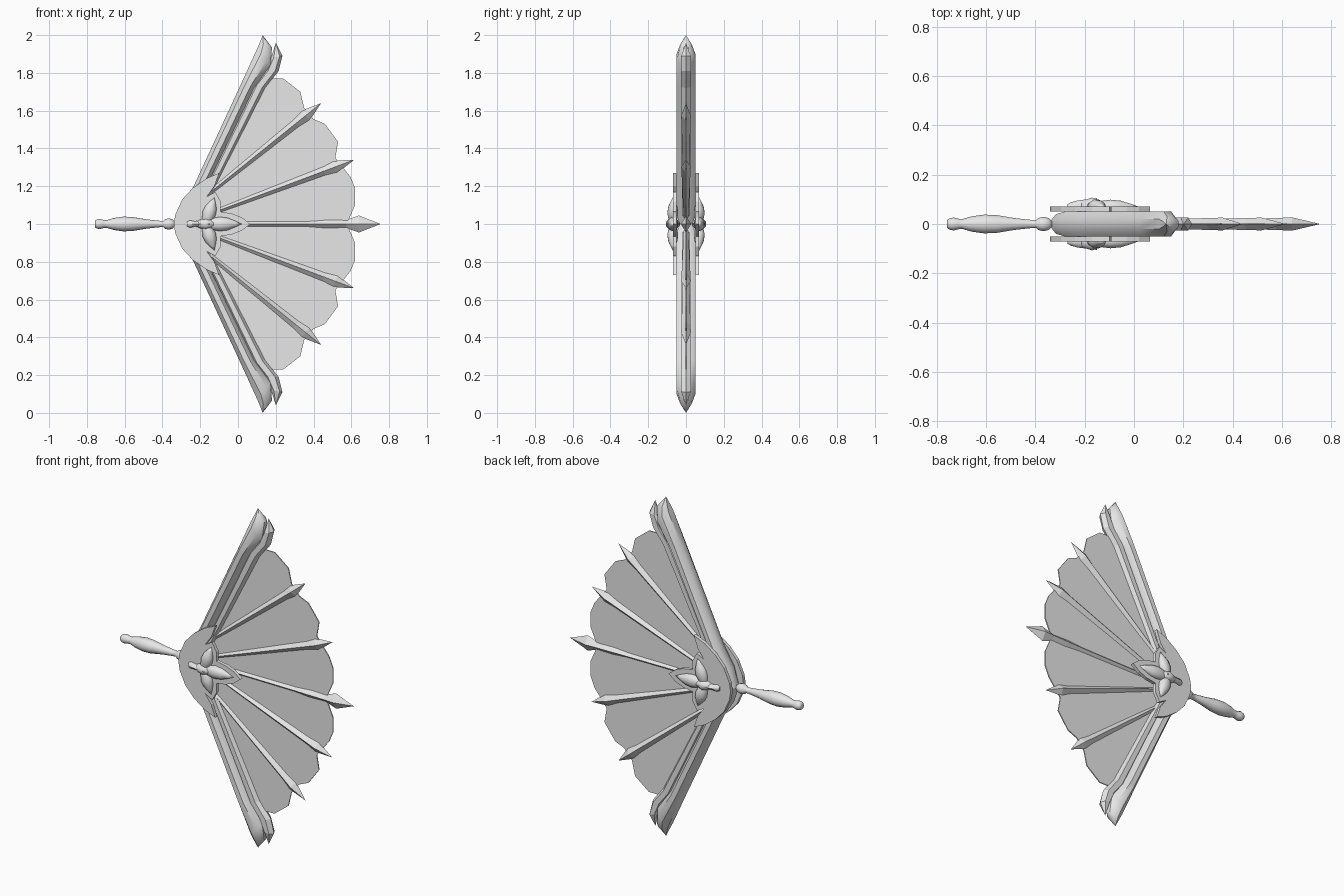
import bpy, bmesh, math
from mathutils import Vector

if "Cube" in bpy.data.objects:
    bpy.data.objects.remove(bpy.data.objects["Cube"])

grey = bpy.data.materials.new("light_grey")
grey.use_nodes = True
grey.diffuse_color = (0.8, 0.8, 0.8, 1)
grey.node_tree.nodes["Principled BSDF"].inputs["Base Color"].default_value = (0.8, 0.8, 0.8, 1)


def finish(name, bm, smooth=None):
    bmesh.ops.remove_doubles(bm, verts=bm.verts, dist=0.0005)
    bmesh.ops.recalc_face_normals(bm, faces=bm.faces)
    me = bpy.data.meshes.new(name)
    bm.to_mesh(me)
    bm.free()
    ob = bpy.data.objects.new(name, me)
    bpy.context.collection.objects.link(ob)
    me.materials.append(grey)
    if smooth:
        bpy.ops.object.select_all(action='DESELECT')
        ob.select_set(True)
        bpy.context.view_layer.objects.active = ob
        bpy.ops.object.shade_smooth_by_angle(angle=math.radians(smooth))
    return ob


def loft(name, rings, n, y=0.0, turn=0.0, flip=False, smooth=None):
    """Skin n-sided rings, each given as outer x, z, inner x, z and half depth."""
    bm = bmesh.new()
    loops = []
    for ax, az, bx, bz, d in rings:
        loop = []
        for i in range(n):
            t = 2 * math.pi * i / n + turn
            k = 1 / math.cos(turn)
            c, s = math.cos(t) * k, math.sin(t) * k
            x = (ax + bx) / 2 + (ax - bx) / 2 * c
            z = (az + bz) / 2 + (az - bz) / 2 * c
            loop.append(bm.verts.new((x, y + d * s, 2 - z if flip else z)))
        loops.append(loop)
    for a, b in zip(loops, loops[1:]):
        for i in range(n):
            j = (i + 1) % n
            bm.faces.new((a[i], a[j], b[j], b[i]))
    bm.faces.new(loops[0])
    bm.faces.new(loops[-1][::-1])
    return finish(name, bm, smooth)


def spindle(name, start, tip, profile, n, **kw):
    """Loft along a straight line; profile holds distance from tip, half width, half depth."""
    a, b = Vector(start), Vector(tip)
    u = (b - a).normalized()
    v = Vector((-u.y, u.x))
    rings = []
    for dist, w, d in profile:
        p = b - u * min(dist, (b - a).length)
        q, r = p + v * w, p - v * w
        rings.append((q.x, q.y, r.x, r.y, d))
    return loft(name, rings, n, **kw)


def plate(name, half, y0, y1):
    """Extrude an outline that is mirrored about the centre height."""
    pts = half + [(x, 2 - z) for x, z in reversed(half) if abs(z - 1) > 0.001]
    bm = bmesh.new()
    f = bm.faces.new([bm.verts.new((x, y0, z)) for x, z in pts])
    ext = bmesh.ops.extrude_face_region(bm, geom=[f])["geom"]
    bmesh.ops.translate(bm, vec=(0, y1 - y0, 0),
                        verts=[e for e in ext if isinstance(e, bmesh.types.BMVert)])
    return finish(name, bm)


# Scalloped fan leaf
plate("fan_leaf", [(-0.26, 1.0), (-0.20, 1.14), (0.12, 1.77), (0.24, 1.77), (0.33, 1.70),
                   (0.35, 1.615), (0.40, 1.555), (0.46, 1.53), (0.53, 1.435), (0.515, 1.35),
                   (0.595, 1.25), (0.62, 1.19), (0.62, 1.10), (0.585, 1.02), (0.58, 1.0)],
      -0.003, 0.003)

# Pointed ribs
side_rib = [(0.0, 0, 0), (0.105, 0.034, 0.026), (0.17, 0.026, 0.024), (0.6, 0.018, 0.017), (2, 0.012, 0.012)]
mid_rib = [(0.0, 0, 0), (0.115, 0.045, 0.027), (0.18, 0.022, 0.024), (0.28, 0.025, 0.022),
           (0.38, 0.017, 0.02), (2, 0.014, 0.014)]
spindle("middle_rib", (-0.2, 1), (0.755, 1), mid_rib, 4)

# Guard sticks with flared tips
outer = [(-0.335, 1.0, -0.27, 1.0, 0.04), (-0.30, 1.10, -0.235, 1.07, 0.05),
         (-0.235, 1.20, -0.18, 1.17, 0.05), (0.02, 1.75, 0.085, 1.72, 0.05),
         (0.10, 1.925, 0.172, 1.84, 0.05), (0.115, 1.96, 0.18, 1.935, 0.03),
         (0.13, 2.0, 0.131, 1.999, 0.0)]
inner = [(-0.24, 1.06, -0.20, 1.04, 0.025), (-0.185, 1.17, -0.145, 1.15, 0.025),
         (0.085, 1.74, 0.145, 1.72, 0.03), (0.14, 1.81, 0.215, 1.81, 0.03),
         (0.175, 1.88, 0.235, 1.89, 0.03), (0.20, 1.96, 0.201, 1.959, 0.0)]
for level, flip in (("upper", False), ("lower", True)):
    spindle(level + "_outer_rib", (-0.2, 1.125), (0.44, 1.64), side_rib, 4, flip=flip)
    spindle(level + "_inner_rib", (-0.2, 1.035), (0.615, 1.34), side_rib, 4, flip=flip)
    loft(level + "_guard", outer, 8, turn=math.pi / 8, flip=flip, smooth=40)
    loft(level + "_inner_guard", inner, 6, flip=flip)

# Hub plates and flower ornaments on both sides
hub = [(-0.34, 1.0), (-0.332, 1.05), (-0.295, 1.13), (-0.24, 1.19), (-0.17, 1.24), (-0.10, 1.27),
       (-0.125, 1.20), (-0.165, 1.145), (-0.12, 1.17), (-0.092, 1.12), (-0.092, 1.065),
       (-0.03, 1.055), (0.02, 1.035), (0.065, 1.0)]


def petal(length, w, d):
    return [(length * t, w * s, d * s) for t, s in
            ((0, 0), (0.15, 0.4), (0.35, 0.85), (0.55, 1), (0.8, 0.75), (1, 0.3))]


for side, s in (("front", -1), ("back", 1)):
    plate(side + "_hub_plate", hub, s * 0.05, s * 0.07)
    y = s * 0.07
    for flip in (False, True):
        spindle(side + ("_lower" if flip else "_upper") + "_petal", (-0.175, 0.99), (-0.125, 1.14),
                petal(0.158, 0.036, 0.03), 10, y=y, flip=flip, smooth=50)
    spindle(side + "_long_petal", (-0.19, 1), (0.02, 1), petal(0.21, 0.038, 0.03), 10, y=y, smooth=50)
    spindle(side + "_flower_stem", (-0.15, 1), (-0.27, 1),
            [(0, 0.012, 0.01), (0.015, 0.02, 0.018), (0.04, 0.014, 0.025), (0.12, 0.02, 0.035)],
            8, y=y, smooth=50)
    spindle(side + "_flower_centre", (-0.225, 1), (-0.115, 1),
            [(0, 0, 0), (0.015, 0.02, 0.025), (0.055, 0.032, 0.039), (0.095, 0.02, 0.025), (0.11, 0, 0)],
            10, y=y, smooth=50)

# Turned handle with ball joint
handle = [(0.0, 0.017), (0.008, 0.023), (0.025, 0.027), (0.045, 0.022), (0.06, 0.02), (0.10, 0.032),
          (0.15, 0.039), (0.20, 0.037), (0.27, 0.025), (0.33, 0.018), (0.36, 0.016),
          (0.37, 0.025), (0.39, 0.03), (0.41, 0.025), (0.425, 0.012)]
spindle("handle", (-0.33, 1), (-0.757, 1), [(t, r, r) for t, r in handle], 14, smooth=60)
